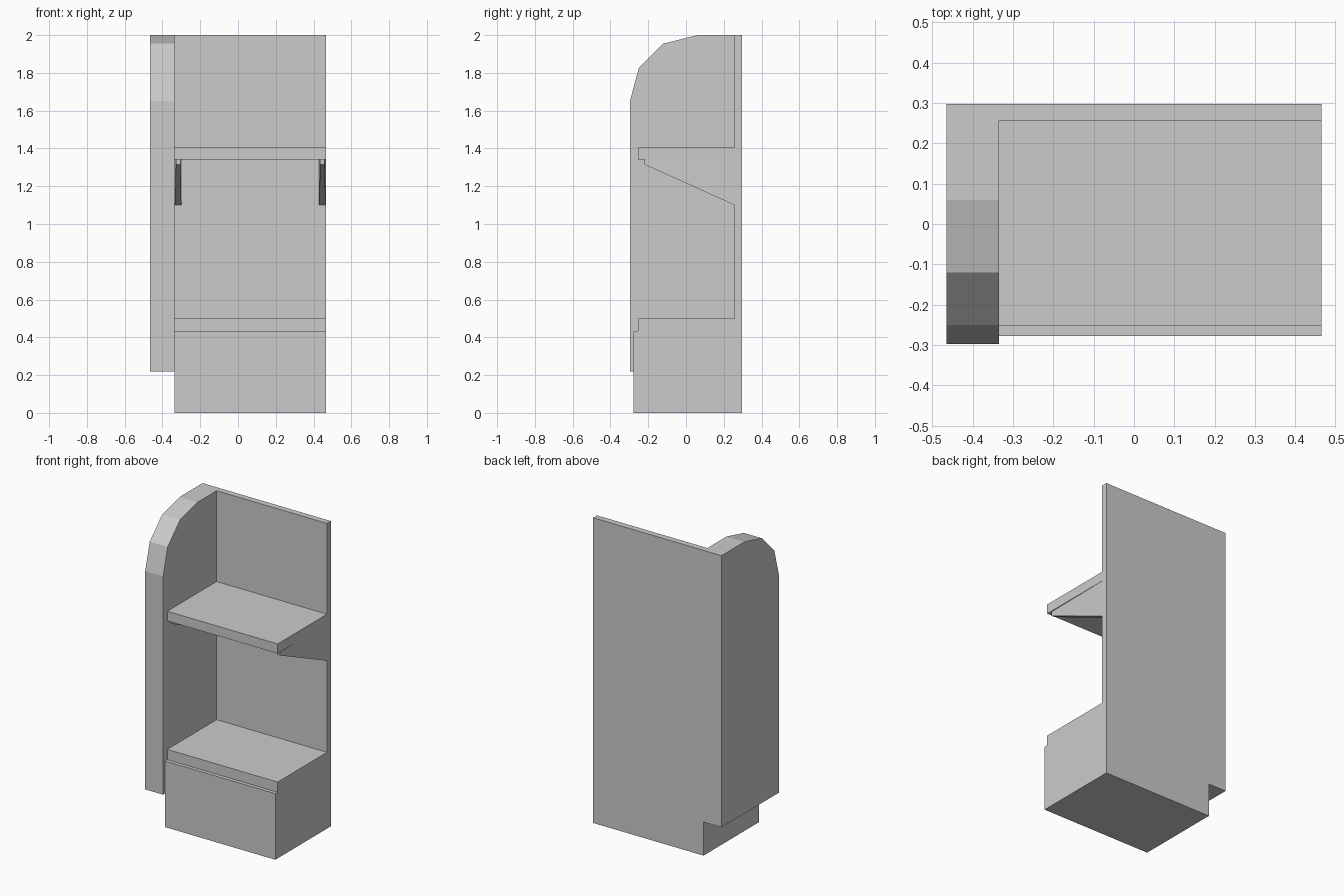
import bpy

if "Cube" in bpy.data.objects:
    bpy.data.objects.remove(bpy.data.objects["Cube"])

X0, X1, XM = -0.465, 0.465, -0.335   # outer left, outer right, inner face of side panel
YB, YW = 0.297, 0.257                # rear face, front face of back panel


def extrude_profile(name, profile, xa, xb, taper=None):
    """Extrude a (y, z) profile along x; taper gives a per-point inset in x."""
    n = len(profile)
    taper = taper or [0] * n
    verts = [(xa + t, y, z) for (y, z), t in zip(profile, taper)]
    verts += [(xb - t, y, z) for (y, z), t in zip(profile, taper)]
    faces = [list(range(n))[::-1], list(range(n, 2 * n))]
    faces += [[i, (i + 1) % n, n + (i + 1) % n, n + i] for i in range(n)]
    mesh = bpy.data.meshes.new(name)
    mesh.from_pydata(verts, [], faces)
    bpy.context.view_layer.objects.active = None
    obj = bpy.data.objects.new(name, mesh)
    bpy.context.collection.objects.link(obj)
    import bmesh
    bm = bmesh.new()
    bm.from_mesh(mesh)
    bmesh.ops.recalc_face_normals(bm, faces=bm.faces)
    bm.to_mesh(mesh)
    bm.free()
    return obj


def board(name, y0, y1, z0, z1):
    return extrude_profile(name, [(y0, z0), (y1, z0), (y1, z1), (y0, z1)], XM, X1)


# Thick side panel with a faceted rounded top front corner
extrude_profile("side_panel", [(YB, 0.22), (YB, 2.0), (0.06, 2.0), (-0.12, 1.955),
                               (-0.25, 1.825), (-0.297, 1.65), (-0.297, 0.22)], X0, XM)

# Back, base box, counter top and upper shelf
board("back_panel", YW, YB, 0.0, 2.0)
board("base_box", -0.277, YW, 0.0, 0.433)
board("counter_top", -0.253, YW, 0.433, 0.50)
board("upper_shelf", -0.253, YW, 1.342, 1.405)

# Pair of brackets under the shelf, slightly slimmer towards the front
for side, xa in (("left", XM), ("right", X1 - 0.036)):
    extrude_profile(f"{side}_bracket", [(YW, 1.10), (YW, 1.342), (-0.22, 1.342), (-0.22, 1.315)],
                    xa + 0.001, xa + 0.035, [0, 0, 0.005, 0.005])
